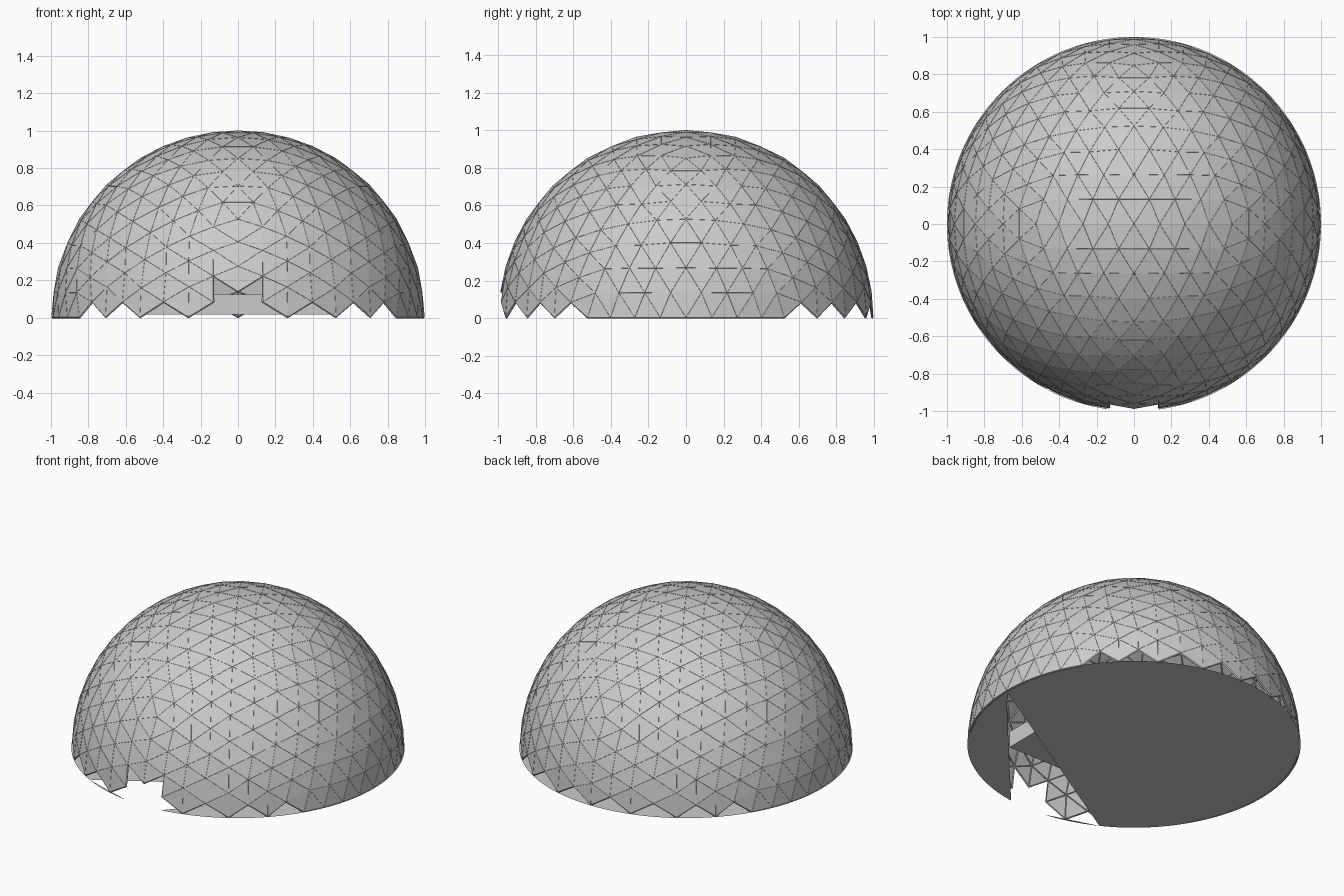
import bpy, bmesh, math

if "Cube" in bpy.data.objects:
    bpy.data.objects.remove(bpy.data.objects["Cube"])


def add_object(name, bm):
    mesh = bpy.data.meshes.new(name)
    bm.to_mesh(mesh)
    bm.free()
    obj = bpy.data.objects.new(name, mesh)
    bpy.context.collection.objects.link(obj)
    return obj


def add_box(name, lo, hi):
    bm = bmesh.new()
    bmesh.ops.create_cube(bm, size=1)
    for v in bm.verts:
        for i in range(3):
            v.co[i] = (lo[i] + hi[i]) / 2 + v.co[i] * (hi[i] - lo[i])
    return add_object(name, bm)


# Geodesic sphere with a two-fold axis pointing up
def geodesic(radius):
    phi = (1 + math.sqrt(5)) / 2
    bm = bmesh.new()
    for s in (-1, 1):
        for t in (-phi, phi):
            for co in ((t, s, 0), (0, t, s), (s, 0, t)):
                bm.verts.new(co)
    bmesh.ops.convex_hull(bm, input=bm.verts[:])
    for _ in range(3):
        bmesh.ops.subdivide_edges(bm, edges=bm.edges[:], cuts=1, use_grid_fill=True)
        for v in bm.verts:
            v.co.normalize()
    for v in bm.verts:
        v.co *= radius
    bmesh.ops.recalc_face_normals(bm, faces=bm.faces[:])
    return bm


# Keep whole triangles above the floor and leave out the doorway
def dome_mesh():
    bm = geodesic(0.997)
    gone = []
    for f in bm.faces:
        c = f.calc_center_median()
        below = min(v.co.z for v in f.verts) < -0.001
        doorway = abs(c.x) < 0.11 and c.y < 0 and c.z < 0.17
        if below or doorway:
            gone.append(f)
    bmesh.ops.delete(bm, geom=gone, context='FACES')
    for v in bm.verts:
        v.co.z += 0.003
    return bm


add_object("dome_panels", dome_mesh())

# Thin struts along every panel edge
struts = add_object("dome_struts", dome_mesh())
wire = struts.modifiers.new("struts", 'WIREFRAME')
wire.thickness = 0.012
wire.offset = -0.8
wire.use_boundary = True
wire.use_even_offset = False

# Floor disc with an open wedge at the doorway
bm = bmesh.new()
for start, end in ((0, 242), (242, 262.5), (277.5, 360)):
    n = max(8, round((end - start) / 2.5))
    ring = [math.radians(start + (end - start) * i / n) for i in range(n + 1)]
    bm.faces.new([bm.verts.new((math.cos(a), math.sin(a), 0)) for a in ring])
add_object("floor", bm)

# Low platform inside with a small front panel
add_box("platform", (-0.53, -0.53, 0.018), (0.53, 0.53, 0.125))
add_box("platform_panel", (-0.055, -0.535, 0.03), (0.05, -0.525, 0.12))
